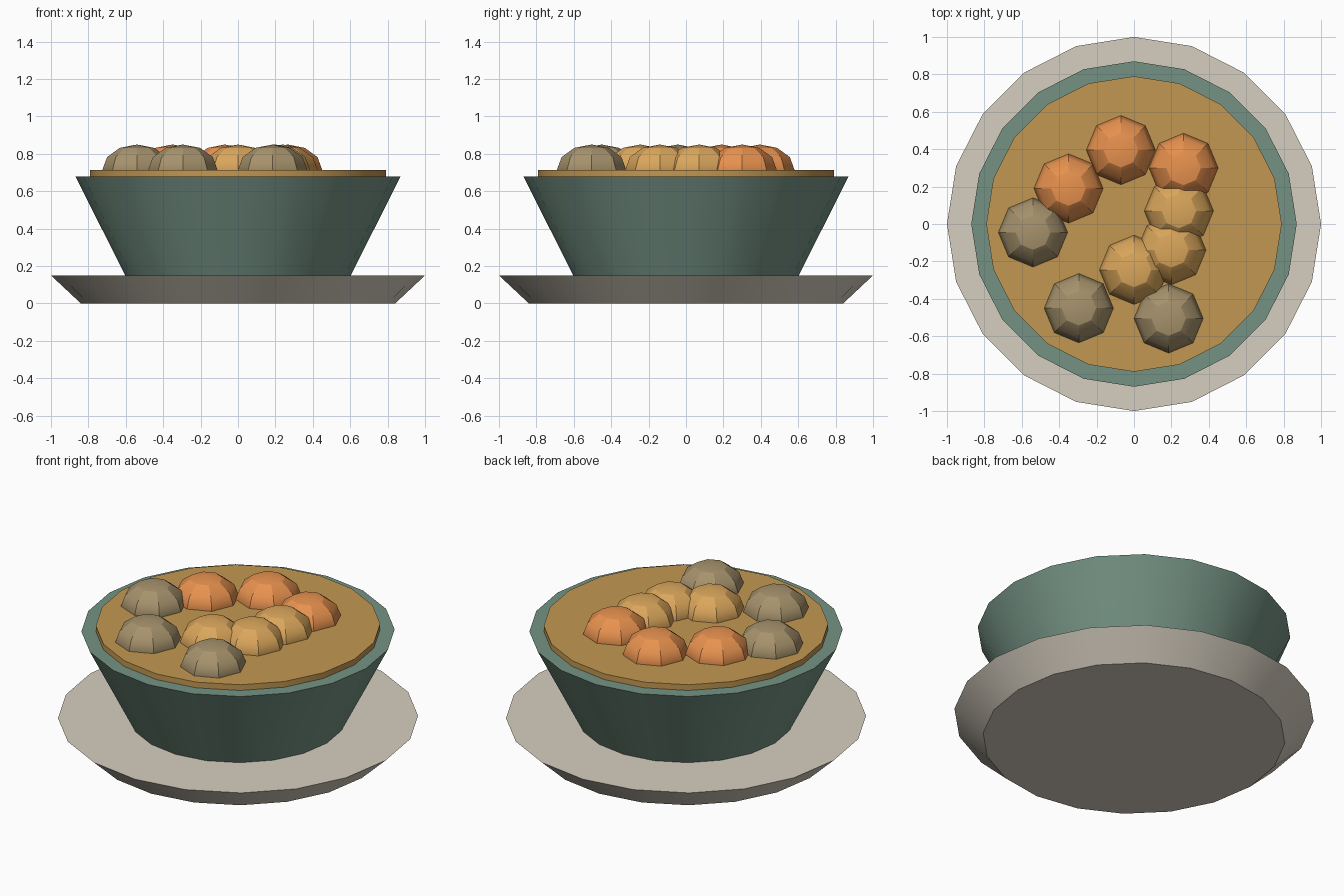
import bpy, math

if "Cube" in bpy.data.objects:
    bpy.data.objects.remove(bpy.data.objects["Cube"])


def material(name, r, g, b):
    m = bpy.data.materials.new(name)
    m.diffuse_color = [(c / 255) ** 2.2 for c in (r, g, b)] + [1]
    m.use_nodes = True
    m.node_tree.nodes["Principled BSDF"].inputs["Base Color"].default_value = m.diffuse_color
    return m


def finish(name, mat):
    ob = bpy.context.object
    ob.name = name
    ob.data.materials.append(mat)
    bpy.ops.object.shade_smooth_by_angle(angle=math.radians(30))
    return ob


def tapered_disc(name, r_bottom, r_top, z0, z1, mat):
    bpy.ops.mesh.primitive_cone_add(vertices=20, radius1=r_bottom, radius2=r_top,
                                    depth=z1 - z0, location=(0, 0, (z0 + z1) / 2))
    return finish(name, mat)


# Saucer, bowl and the broth disc on top
tapered_disc("saucer", 0.84, 1.0, 0.0, 0.15, material("saucer_cream", 213, 205, 190))
tapered_disc("bowl", 0.60, 0.87, 0.145, 0.68, material("bowl_green", 116, 145, 131))
tapered_disc("broth", 0.79, 0.79, 0.67, 0.715, material("broth_brown", 193, 150, 83))

# Squashed low-poly chunks, half sunk in the broth
chunks = {
    "carrot": ((232, 145, 80), [(-0.07, 0.395), (-0.35, 0.19), (0.265, 0.30)]),
    "potato": ((218, 165, 92), [(0.24, 0.07), (0.20, -0.14), (0.0, -0.245)]),
    "meat": ((165, 145, 108), [(-0.54, -0.045), (-0.295, -0.45), (0.185, -0.505)]),
}
for name, (rgb, spots) in chunks.items():
    mat = material(name, *rgb)
    for i, (x, y) in enumerate(spots):
        bpy.ops.mesh.primitive_uv_sphere_add(segments=8, ring_count=6, radius=0.185,
                                             location=(x, y, 0.715))
        bpy.context.object.scale.z = 0.135 / 0.185
        finish(f"{name}_chunk_{i + 1}", mat)
